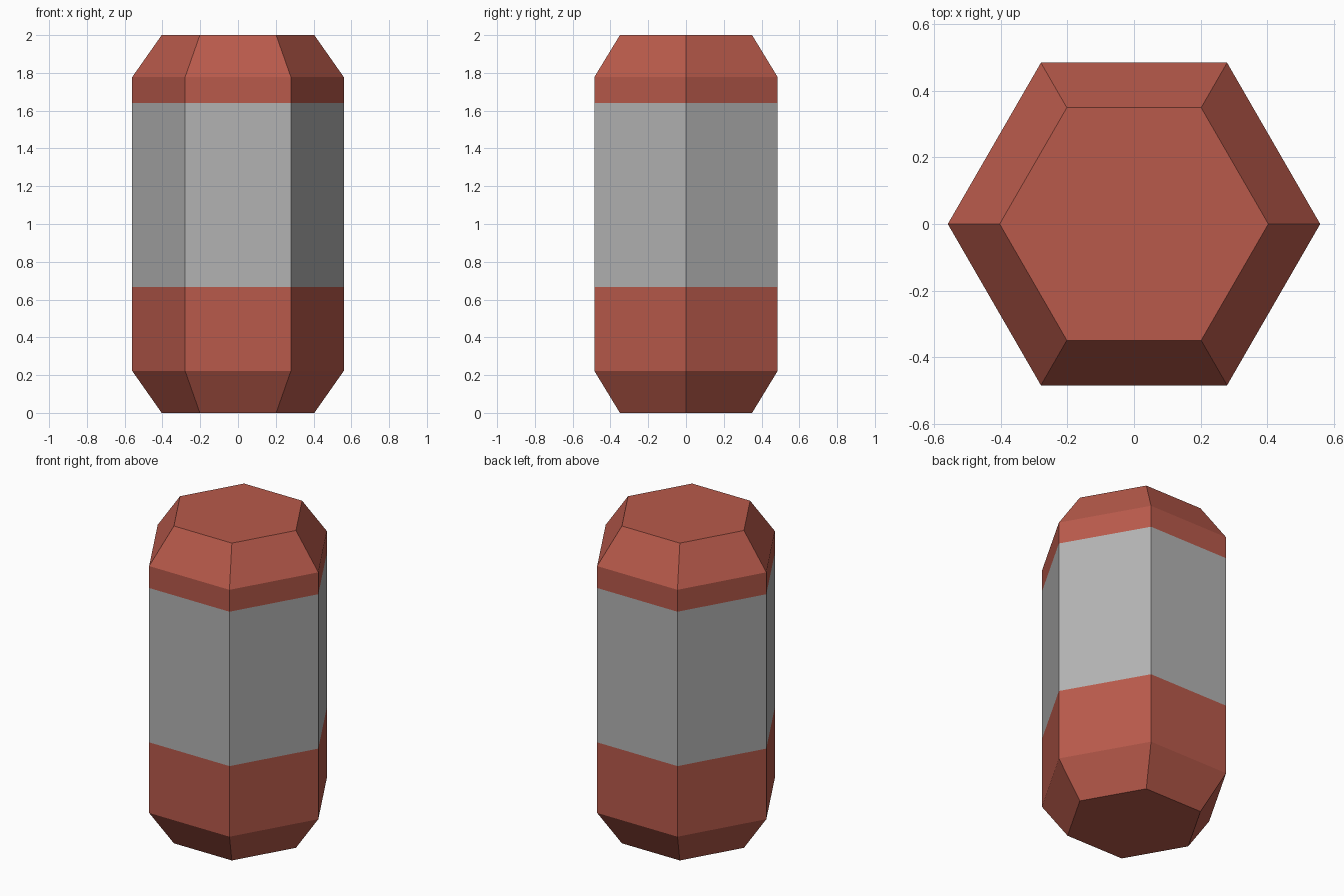
import bpy, bmesh, math

if "Cube" in bpy.data.objects:
    bpy.data.objects.remove(bpy.data.objects["Cube"])

def material(name, rgb):
    m = bpy.data.materials.new(name)
    m.diffuse_color = (*rgb, 1)
    m.use_nodes = True
    m.node_tree.nodes["Principled BSDF"].inputs["Base Color"].default_value = m.diffuse_color
    return m

red = material("brick red", (0.48, 0.102, 0.07))
grey = material("mid grey", (0.45, 0.45, 0.45))

# Six-sided profile: (radius, height)
SIDES = 6
profile = [(0.404, 0), (0.56, 0.222), (0.56, 0.667),
           (0.56, 1.64), (0.56, 1.778), (0.404, 2.0)]

bm = bmesh.new()
rings = [[bm.verts.new((r * math.cos(i * math.tau / SIDES),
                        r * math.sin(i * math.tau / SIDES), z))
          for i in range(SIDES)] for r, z in profile]

# Side walls and end caps
for low, high in zip(rings, rings[1:]):
    for i in range(SIDES):
        j = (i + 1) % SIDES
        bm.faces.new((low[i], low[j], high[j], high[i]))
bm.faces.new(rings[0][::-1])
bm.faces.new(rings[-1])

# Grey band around the middle
for f in bm.faces:
    f.material_index = int(0.667 < f.calc_center_median().z < 1.64)

mesh = bpy.data.meshes.new("hexagonal_canister")
bm.to_mesh(mesh)
bm.free()
mesh.materials.append(red)
mesh.materials.append(grey)
bpy.context.collection.objects.link(bpy.data.objects.new("hexagonal_canister", mesh))
